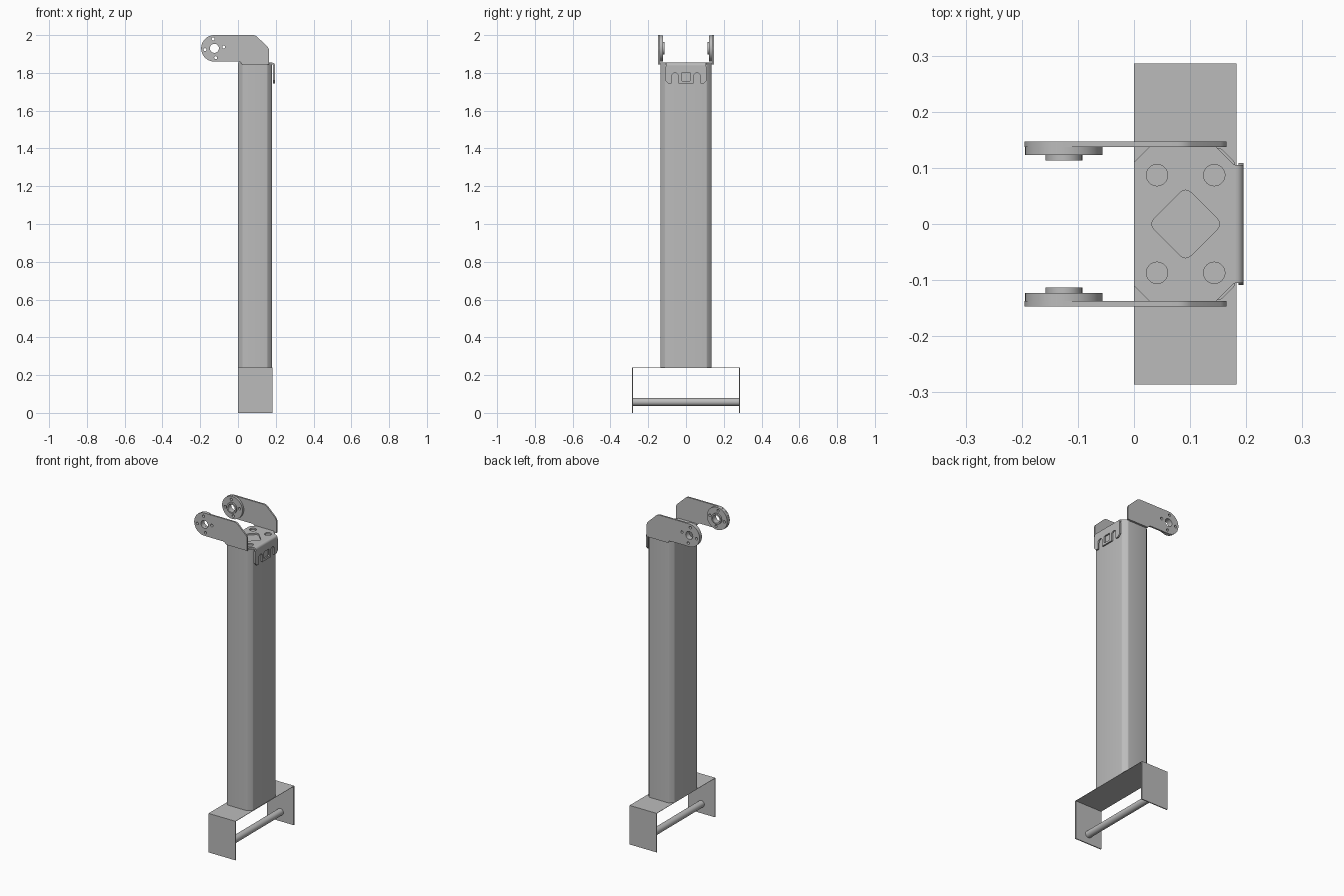
import bpy, bmesh
from math import sin, cos, pi, radians
from mathutils import Matrix, Vector

if "Cube" in bpy.data.objects:
    bpy.data.objects.remove(bpy.data.objects["Cube"])

grey = bpy.data.materials.new("metal grey")
grey.use_nodes = True
grey.diffuse_color = (0.5, 0.5, 0.5, 1)
grey.node_tree.nodes["Principled BSDF"].inputs["Base Color"].default_value = (0.5, 0.5, 0.5, 1)

# Axes that lay a flat profile in each plane
FLAT = Matrix.Identity(4)
SIDE = Matrix.Rotation(pi / 2, 4, 'X')                              # profile in x, z
FACE = Matrix(((0, 0, 1, 0), (1, 0, 0, 0), (0, 1, 0, 0), (0, 0, 0, 1)))  # profile in y, z


def arc(cx, cy, r, start=0, end=360, n=32):
    """Points on an arc; a full circle leaves out the repeated end."""
    steps = n if end - start == 360 else n - 1
    angles = [radians(start + (end - start) * i / steps) for i in range(n)]
    return [(cx + r * cos(a), cy + r * sin(a)) for a in angles]


def rounded(points, r, n=5):
    """Soften each corner of a polygon with a quadratic curve."""
    out = []
    for i, p in enumerate(points):
        p = Vector(p)
        a = p + (Vector(points[i - 1]) - p).normalized() * r
        b = p + (Vector(points[(i + 1) % len(points)]) - p).normalized() * r
        for k in range(n):
            t = k / (n - 1)
            out.append(tuple(a * (1 - t) ** 2 + p * 2 * t * (1 - t) + b * t * t))
    return out


def rect(x0, y0, x1, y1):
    return [(x0, y0), (x1, y0), (x1, y1), (x0, y1)]


def slab(name, outline, depth, plane, centre, holes=()):
    """Extrude an outline with holes into a solid plate."""
    curve = bpy.data.curves.new(name, 'CURVE')
    curve.dimensions = '2D'
    curve.fill_mode = 'BOTH'
    curve.extrude = depth / 2
    for loop in [outline, *holes]:
        spline = curve.splines.new('POLY')
        spline.points.add(len(loop) - 1)
        for point, (x, y) in zip(spline.points, loop):
            point.co = (x, y, 0, 1)
        spline.use_cyclic_u = True
    helper = bpy.data.objects.new(name + " outline", curve)
    bpy.context.collection.objects.link(helper)
    mesh = bpy.data.meshes.new_from_object(helper.evaluated_get(bpy.context.evaluated_depsgraph_get()))
    bpy.data.objects.remove(helper)
    bm = bmesh.new()
    bm.from_mesh(mesh)
    bmesh.ops.remove_doubles(bm, verts=bm.verts, dist=0.00005)
    bmesh.ops.transform(bm, matrix=Matrix.Translation(centre) @ plane, verts=bm.verts)
    bmesh.ops.recalc_face_normals(bm, faces=bm.faces)
    bm.to_mesh(mesh)
    bm.free()
    mesh.materials.clear()
    mesh.materials.append(grey)
    obj = bpy.data.objects.new(name, mesh)
    bpy.context.collection.objects.link(obj)
    bpy.ops.object.select_all(action='DESELECT')
    obj.select_set(True)
    bpy.context.view_layer.objects.active = obj
    bpy.ops.object.shade_smooth_by_angle(angle=radians(30))
    return obj


# Lower bracket: thin top sheet, two side plates and a cross rod
slab("base_sheet", rect(0, -0.286, 0.183, 0.286), 0.002, FLAT, (0, 0, 0.239))
for side, name in ((-1, "front"), (1, "back")):
    slab(name + "_base_plate", rect(0, 0, 0.183, 0.24), 0.006, SIDE, (0, side * 0.283, 0))
slab("cross_rod", arc(0.092, 0.058, 0.021), 0.56, SIDE, (0, 0, 0))

# Column with chamfered corners
c = 0.025
column = [(c, -0.135), (0.18 - c, -0.135), (0.18, c - 0.135), (0.18, 0.135 - c),
          (0.18 - c, 0.135), (c, 0.135), (0, 0.135 - c), (0, c - 0.135)]
slab("column", rounded(column, 0.004, 3), 1.605, FLAT, (0, 0, 1.0425))

# Top plate with four round holes and a rounded diamond
half = [(0, 0.11), (0.027, 0.137), (0.147, 0.137), (0.177, 0.107), (0.181, 0.105)]
outline = half + [(x, -y) for x, y in reversed(half)]
holes = [arc(x, y, 0.019) for x in (0.041, 0.143) for y in (-0.087, 0.087)]
d = 0.066
holes.append(rounded([(0.092 + d, 0), (0.092, d), (0.092 - d, 0), (0.092, -d)], 0.016))
slab("top_plate", outline, 0.009, FLAT, (0, 0, 1.8495), holes)

# Bent flange on the side of the column, with open slots and a square window
bend = arc(0.181, 1.84, 0.014, 0, 90, 8) + arc(0.181, 1.84, 0.005, 0, 90, 8)[::-1]
slab("flange_bend", bend, 0.21, SIDE, (0, 0, 0))
lip = [(-0.105, 1.84), (-0.109, 1.83), (-0.109, 1.76), (-0.095, 1.744)]
for y in (-0.058, 0.058):
    lip += [(y - 0.018, 1.744)] + arc(y, 1.782, 0.018, 180, 0, 9) + [(y + 0.018, 1.744)]
lip += [(-y, z) for y, z in lip[3::-1]]
window = rounded(rect(-0.024, 1.757, 0.024, 1.8), 0.006)
slab("flange", lip, 0.009, FACE, (0.1905, 0, 0), [window])

# Arms with a drilled disc and hub on the inner side
px, pz = -0.125, 1.93
pivot = arc(px, pz, 0.024)
screws = []
for turn in (8, 98, 188, 278):
    a = radians(turn)
    screws.append(arc(px + 0.05 * cos(a), pz + 0.05 * sin(a), 0.008, n=16))
arm = arc(px, pz, 0.07, 90, 270, 24) + [(0, 1.86), (0.012, 1.857), (0.022, 1.845), (0.165, 1.845)]
arm += rounded([(0.165, 1.845), (0.165, 1.93), (0.092, 2.0), (px, 2.0)], 0.015)[5:15]
for side, name in ((-1, "front"), (1, "back")):
    slab(name + "_arm", arm, 0.01, SIDE, (0, side * 0.142, 0), [pivot] + screws)
    slab(name + "_disc", arc(px, pz, 0.069, n=48), 0.014, SIDE, (0, side * 0.13, 0), [pivot] + screws)
    slab(name + "_hub", arc(px, pz, 0.033), 0.01, SIDE, (0, side * 0.118, 0), [pivot])
